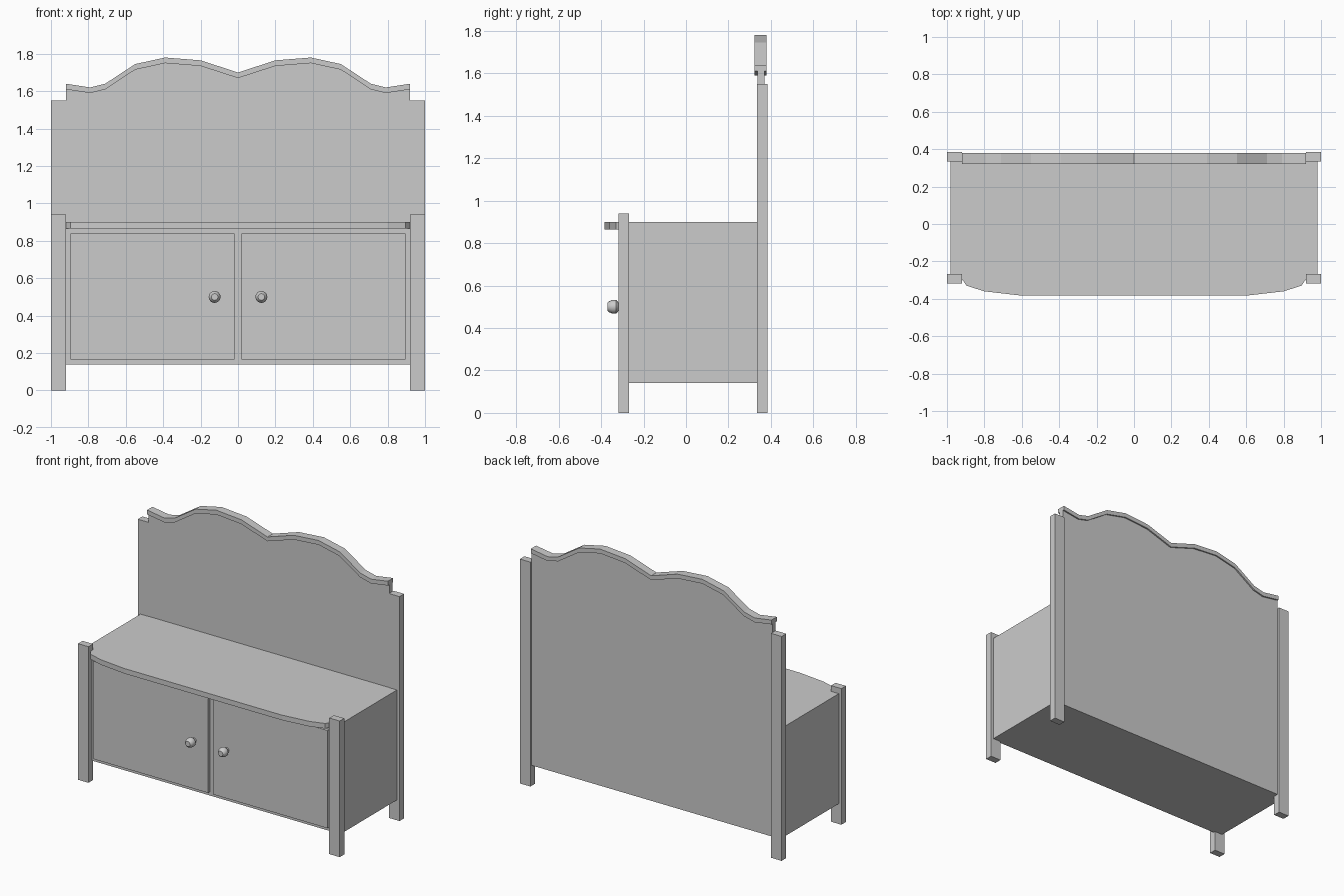
import bpy, bmesh, math
from mathutils import Vector

if "Cube" in bpy.data.objects:
    bpy.data.objects.remove(bpy.data.objects["Cube"])


def finish(name, bm):
    bmesh.ops.recalc_face_normals(bm, faces=bm.faces)
    me = bpy.data.meshes.new(name)
    bm.to_mesh(me)
    bm.free()
    ob = bpy.data.objects.new(name, me)
    bpy.context.collection.objects.link(ob)
    return ob


def box(name, x0, x1, y0, y1, z0, z1):
    bm = bmesh.new()
    bmesh.ops.create_cube(bm, size=1)
    for v in bm.verts:
        v.co = ((x0 + x1) / 2 + v.co.x * (x1 - x0),
                (y0 + y1) / 2 + v.co.y * (y1 - y0),
                (z0 + z1) / 2 + v.co.z * (z1 - z0))
    return finish(name, bm)


def prism(name, points, offset):
    """Extrude a flat outline by an offset vector."""
    bm = bmesh.new()
    face = bm.faces.new([bm.verts.new(p) for p in points])
    ext = bmesh.ops.extrude_face_region(bm, geom=[face], use_keep_orig=True)
    for v in ext["geom"]:
        if isinstance(v, bmesh.types.BMVert):
            v.co += Vector(offset)
    return finish(name, bm)


def knob(name, x, z):
    profile = [(0.017, -0.295), (0.017, -0.318), (0.026, -0.322), (0.032, -0.33),
               (0.032, -0.347), (0.026, -0.362), (0.018, -0.37)]
    n = 16
    bm = bmesh.new()
    rings = [[bm.verts.new((x + r * math.cos(2 * math.pi * i / n), y,
                            z + r * math.sin(2 * math.pi * i / n)))
              for i in range(n)] for r, y in profile]
    for a, b in zip(rings, rings[1:]):
        for i in range(n):
            j = (i + 1) % n
            bm.faces.new((a[i], a[j], b[j], b[i]))
    bm.faces.new(rings[0])
    bm.faces.new(rings[-1])
    ob = finish(name, bm)
    bpy.ops.object.select_all(action='DESELECT')
    ob.select_set(True)
    bpy.context.view_layer.objects.active = ob
    bpy.ops.object.shade_smooth_by_angle(angle=math.radians(35))


# Cabinet body and front frame
box("cabinet_body", -0.98, 0.98, -0.27, 0.337, 0.14, 0.865)
box("front_frame", -0.92, 0.92, -0.282, -0.27, 0.14, 0.865)

# Posts, doors and knobs, left and right
for side, s in (("left", -1), ("right", 1)):
    def span(a, b):
        return sorted((s * a, s * b))
    box(side + "_front_post", *span(0.92, 1), -0.318, -0.268, 0, 0.94)
    box(side + "_back_post", *span(0.92, 1), 0.335, 0.385, 0, 1.55)
    box(side + "_door", *span(0.018, 0.895), -0.301, -0.282, 0.165, 0.84)
    knob(side + "_knob", s * 0.125, 0.5)

# Top with bowed front edge
half = [(0.98, 0.337), (0.98, -0.27), (0.92, -0.27), (0.92, -0.295), (0.895, -0.33),
        (0.80, -0.36), (0.60, -0.383)]
outline = half + [(-x, y) for x, y in reversed(half)]
prism("table_top", [(x, y, 0.865) for x, y in outline], (0, 0, 0.035))

# Scalloped back panel and its crown moulding
wave = [(0.92, 1.64), (0.79, 1.62), (0.71, 1.64), (0.55, 1.745), (0.39, 1.78), (0.20, 1.765)]
wave = wave + [(0, 1.70)] + [(-x, z) for x, z in reversed(wave)]
under = [(x, z - 0.03) for x, z in wave]
panel = [(-0.92, 0.14), (0.92, 0.14)] + under
prism("back_panel", [(x, 0.337, z) for x, z in panel], (0, 0.033, 0))
prism("crown_moulding", [(x, 0.322, z) for x, z in wave + under[::-1]], (0, 0.058, 0))
